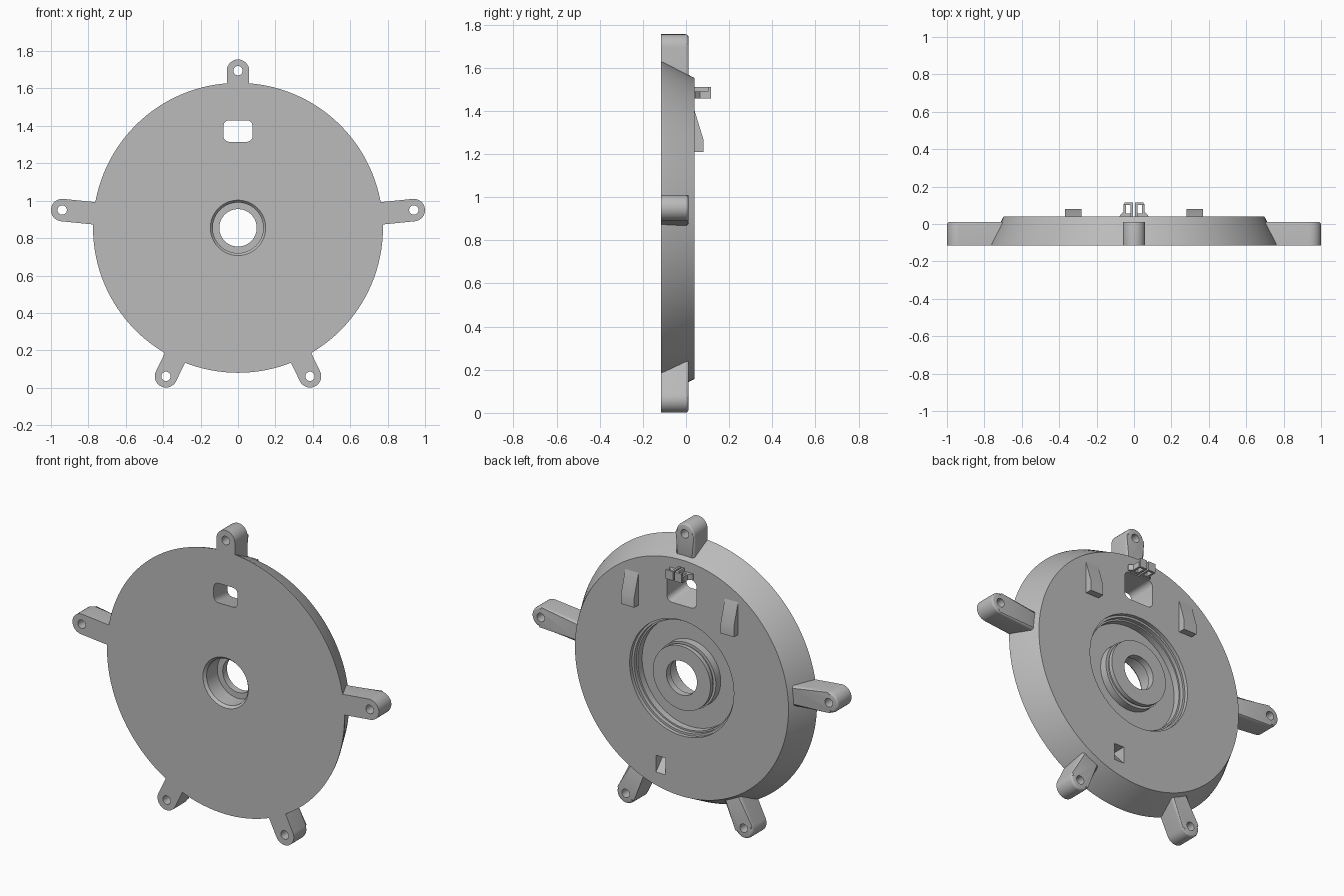
import bpy, bmesh, math
from mathutils import Vector

if "Cube" in bpy.data.objects:
    bpy.data.objects.remove(bpy.data.objects["Cube"], do_unlink=True)

CZ = 0.855                 # height of the disc axis
FRONT, BACK = -0.115, 0.04

grey = bpy.data.materials.new("plain grey")
grey.use_nodes = True
grey.diffuse_color = (0.5, 0.5, 0.5, 1)
grey.node_tree.nodes["Principled BSDF"].inputs["Base Color"].default_value = (0.5, 0.5, 0.5, 1)


def finish(name, bm):
    bmesh.ops.recalc_face_normals(bm, faces=bm.faces)
    mesh = bpy.data.meshes.new(name)
    bm.to_mesh(mesh)
    bm.free()
    mesh.materials.append(grey)
    obj = bpy.data.objects.new(name, mesh)
    bpy.context.scene.collection.objects.link(obj)
    shade(mesh)
    return obj


def shade(mesh):
    for p in mesh.polygons:
        p.use_smooth = True
    mesh.set_sharp_from_angle(angle=math.radians(28))


def loft_bm(a, b):
    """Closed solid between two matching outlines."""
    bm = bmesh.new()
    va = [bm.verts.new(p) for p in a]
    vb = [bm.verts.new(p) for p in b]
    n = len(a)
    bm.faces.new(va)
    bm.faces.new(vb[::-1])
    for i in range(n):
        j = (i + 1) % n
        bm.faces.new((va[i], vb[i], vb[j], va[j]))
    return bm


def loft(name, a, b):
    return finish(name, loft_bm(a, b))


def along_x(name, profile, x0, x1):
    return loft(name, [(x0, y, z) for y, z in profile], [(x1, y, z) for y, z in profile])


def box(name, x0, x1, y0, y1, z0, z1):
    return along_x(name, [(y0, z0), (y1, z0), (y1, z1), (y0, z1)], x0, x1)


def cut(obj, cutters):
    for c in cutters:
        c.hide_render = True
        m = obj.modifiers.new("cut", 'BOOLEAN')
        m.operation, m.solver, m.object = 'DIFFERENCE', 'EXACT', c
    dg = bpy.context.evaluated_depsgraph_get()
    mesh = bpy.data.meshes.new_from_object(obj.evaluated_get(dg))
    obj.modifiers.clear()
    obj.data = mesh
    shade(mesh)
    for c in cutters:
        bpy.data.objects.remove(c, do_unlink=True)


def circle(x, z, r, y, n=32):
    return [(x + r * math.cos(2 * math.pi * i / n), y, z + r * math.sin(2 * math.pi * i / n))
            for i in range(n)]


def rounded_rect(w, z0, z1, r, y, n=6):
    pts = []
    corners = [(w - r, z1 - r), (r - w, z1 - r), (r - w, z0 + r), (w - r, z0 + r)]
    for k, (cx, cz) in enumerate(corners):
        for i in range(n + 1):
            t = math.pi / 2 * (k + i / n)
            pts.append((cx + r * math.cos(t), y, cz + r * math.sin(t)))
    return pts


# Turned disc with tapered rim, rear recess, grooved hub and front counterbore
profile = [(0.148, FRONT), (0.775, FRONT), (0.77, -0.10), (0.697, BACK),
           (0.34, BACK), (0.34, 0.018), (0.327, 0.018), (0.327, -0.005),
           (0.318, -0.005), (0.318, -0.045), (0.195, -0.045), (0.195, 0.0),
           (0.178, 0.0), (0.178, 0.015), (0.188, 0.015), (0.188, BACK),
           (0.10, BACK), (0.10, 0.0), (0.135, 0.0), (0.135, -0.10)]
bm = bmesh.new()
ring = [bm.verts.new((r, y, CZ)) for r, y in profile]
edges = [bm.edges.new((ring[i - 1], ring[i])) for i in range(len(ring))]
bmesh.ops.spin(bm, geom=ring + edges, cent=(0, 0, CZ), axis=(0, 1, 0),
               dvec=(0, 0, 0), angle=2 * math.pi, steps=128, use_merge=True)
bmesh.ops.remove_doubles(bm, verts=bm.verts, dist=0.0001)
disc = finish("disc_body", bm)

# Flared window above the hub and small blind wedge pocket below it
window = loft("window_cutter", rounded_rect(0.078, 1.315, 1.43, 0.032, FRONT - 0.001),
              rounded_rect(0.096, 1.285, 1.45, 0.032, BACK + 0.001))
pocket = along_x("pocket_cutter", [(0.05, 0.355), (-0.05, 0.355), (0.05, 0.245)], 0.105, 0.168)
cut(disc, [window, pocket])


# Five radial mounting lugs with rounded ends and bolt holes
def lug(name, hx, hz):
    r, back = 0.06, 0.012
    out = Vector((hx, 0, hz - CZ))
    reach = out.length
    out.normalize()
    side = Vector((-out.z, 0, out.x))
    hole = Vector((hx, 0, hz))
    pts = [hole + r * (math.cos(t) * out + math.sin(t) * side)
           for t in [math.pi * (i / 16 - 0.5) for i in range(17)]]
    inner = hole - (reach - 0.68) * out
    pts += [inner + r * side, inner - r * side]
    bm = loft_bm([p + Vector((0, FRONT, 0)) for p in pts],
                 [p + Vector((0, back, 0)) for p in pts])
    rear = [e for e in bm.edges if all(abs(v.co.y - back) < 1e-5 for v in e.verts)]
    bmesh.ops.bevel(bm, geom=rear, offset=0.015, segments=3, profile=0.5, affect='EDGES')
    obj = finish(name, bm)
    cut(obj, [loft("hole_cutter", circle(hx, hz, 0.025, -0.2), circle(hx, hz, 0.025, 0.2))])


lug("top_lug", 0, 1.695)
for label, s in (("left", 1), ("right", -1)):
    lug(label + "_lug", s * 0.94, 0.95)
    lug(label + "_lower_lug", s * 0.385, 0.061)
    # Rear wedge stops
    along_x(label + "_wedge", [(0.03, 1.40), (BACK, 1.40), (0.08, 1.27), (0.08, 1.21), (0.03, 1.21)],
            s * 0.282, s * 0.368)
    # Rear clip: flared foot, posts and cap on each side
    clip = [("foot", 0.01, 0.058, 0.03, 0.055, 1.49), ("inner_post", 0.005, 0.018, 0.03, 0.115, 1.51),
            ("outer_post", 0.044, 0.056, 0.03, 0.108, 1.49), ("cap", 0.012, 0.052, 0.102, 0.115, 1.51)]
    for part, x0, x1, y0, y1, top in clip:
        box(label + "_clip_" + part, s * x0, s * x1, y0, y1, 1.457, top)
    loft(label + "_clip_flare",
         [(s * x, y, 1.457) for x, y in ((0.05, 0.03), (0.078, 0.03), (0.076, 0.045), (0.05, 0.07))],
         [(s * x, y, 1.49) for x, y in ((0.05, 0.03), (0.078, 0.03), (0.076, 0.045), (0.05, 0.07))])
